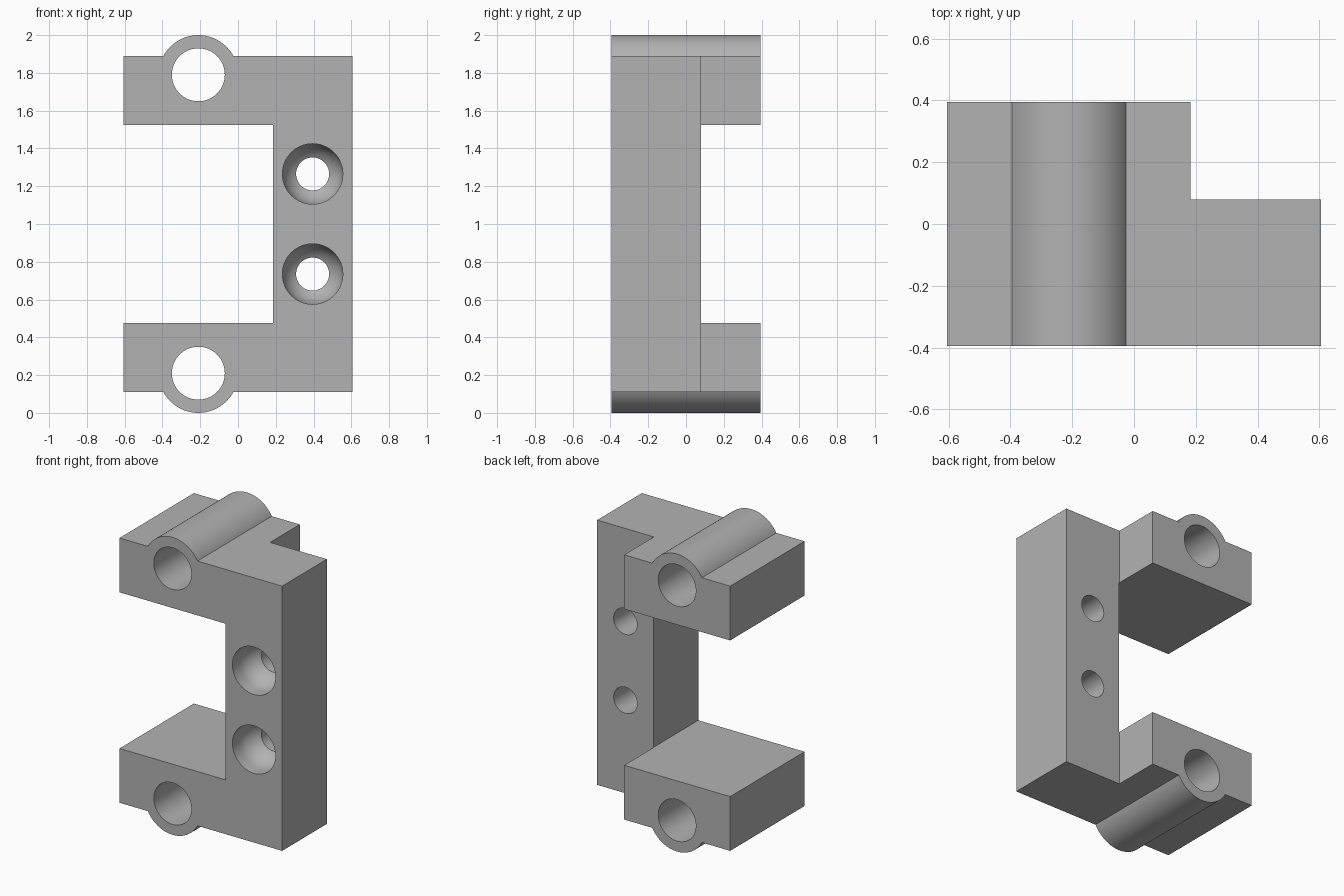
import bpy
import bmesh
from math import sin, cos, pi, asin, sqrt, radians

if "Cube" in bpy.data.objects:
    bpy.data.objects.remove(bpy.data.objects["Cube"], do_unlink=True)

HALF_W, HALF_D = 0.605, 0.395          # overall half width and depth
ARM_LOW, ARM_HIGH = 0.11, 0.475        # lower arm, mirrored about z = 1
COLUMN_X, COLUMN_BACK = 0.185, 0.08    # inner side and back of the column
BOSS_X, BOSS_R, BORE_R = -0.21, 0.21, 0.14
SCREW_X, SCREW_R, HEAD_R = 0.395, 0.0875, 0.16

grey = bpy.data.materials.new("plain grey")
grey.use_nodes = True
colour = (0.45, 0.45, 0.45, 1)
grey.diffuse_color = colour
grey.node_tree.nodes["Principled BSDF"].inputs["Base Color"].default_value = colour


def finish(name, bm):
    bmesh.ops.recalc_face_normals(bm, faces=bm.faces)
    mesh = bpy.data.meshes.new(name)
    bm.to_mesh(mesh)
    bm.free()
    obj = bpy.data.objects.new(name, mesh)
    bpy.context.collection.objects.link(obj)
    mesh.materials.append(grey)
    return obj


def extrude_profile(name, points, y0, y1):
    """Extrude an outline in the xz plane from y0 to y1."""
    bm = bmesh.new()
    face = bm.faces.new([bm.verts.new((x, y0, z)) for x, z in points])
    ext = bmesh.ops.extrude_face_region(bm, geom=[face])
    verts = [v for v in ext["geom"] if isinstance(v, bmesh.types.BMVert)]
    bmesh.ops.translate(bm, verts=verts, vec=(0, y1 - y0, 0))
    return finish(name, bm)


def lathe(name, x, z, profile, sides=64):
    """Closed solid of revolution along y from (radius, y) pairs."""
    bm = bmesh.new()
    rings = [[bm.verts.new((x + r * cos(2 * pi * i / sides), y,
                            z + r * sin(2 * pi * i / sides)))
              for i in range(sides)] for r, y in profile]
    for a, b in zip(rings, rings[1:]):
        for i in range(sides):
            j = (i + 1) % sides
            bm.faces.new((a[i], a[j], b[j], b[i]))
    bm.faces.new(rings[0])
    bm.faces.new(rings[-1])
    return finish(name, bm)


def cut(target, cutter):
    mod = target.modifiers.new("cut", "BOOLEAN")
    mod.operation, mod.solver, mod.object = "DIFFERENCE", "EXACT", cutter
    bpy.context.view_layer.objects.active = target
    bpy.ops.object.modifier_apply(modifier=mod.name)
    bpy.data.objects.remove(cutter, do_unlink=True)


# Bracket outline: lower half with the round boss bulge, then mirrored upward
start = asin((BOSS_R - ARM_LOW) / BOSS_R)
steps = 32
arc = [pi + start + (pi - 2 * start) * i / steps for i in range(steps + 1)]
lower = [(COLUMN_X, ARM_HIGH), (-HALF_W, ARM_HIGH), (-HALF_W, ARM_LOW)]
lower += [(BOSS_X + BOSS_R * cos(a), BOSS_R + BOSS_R * sin(a)) for a in arc]
lower.append((HALF_W, ARM_LOW))
outline = lower + [(x, 2 - z) for x, z in reversed(lower)]
bracket = extrude_profile("bracket", outline, -HALF_D, HALF_D)

# Step behind the column
notch_x = COLUMN_X - 0.002
cut(bracket, extrude_profile("back_notch", [(notch_x, -1), (1, -1), (1, 3), (notch_x, 3)],
                             COLUMN_BACK, 1))

# Rod bores through both arms
for z in (BOSS_R, 2 - BOSS_R):
    cut(bracket, lathe("rod_bore", BOSS_X, z, [(BORE_R, -1), (BORE_R, 1)]))

# Screw holes with a round-bottomed head recess
bowl_y = -HALF_D + 0.07
end = asin(SCREW_R / HEAD_R)
bowl = [pi / 2 + (end - pi / 2) * i / 12 for i in range(13)]
recess = [(HEAD_R, -1)] + [(HEAD_R * sin(a), bowl_y + HEAD_R * cos(a)) for a in bowl]
for z in (0.735, 1.265):
    cut(bracket, lathe("screw_hole", SCREW_X, z, recess + [(SCREW_R, 1)]))

# Smooth round surfaces, crisp edges
bpy.ops.object.select_all(action="DESELECT")
bracket.select_set(True)
bpy.context.view_layer.objects.active = bracket
bpy.ops.object.shade_smooth_by_angle(angle=radians(25))
